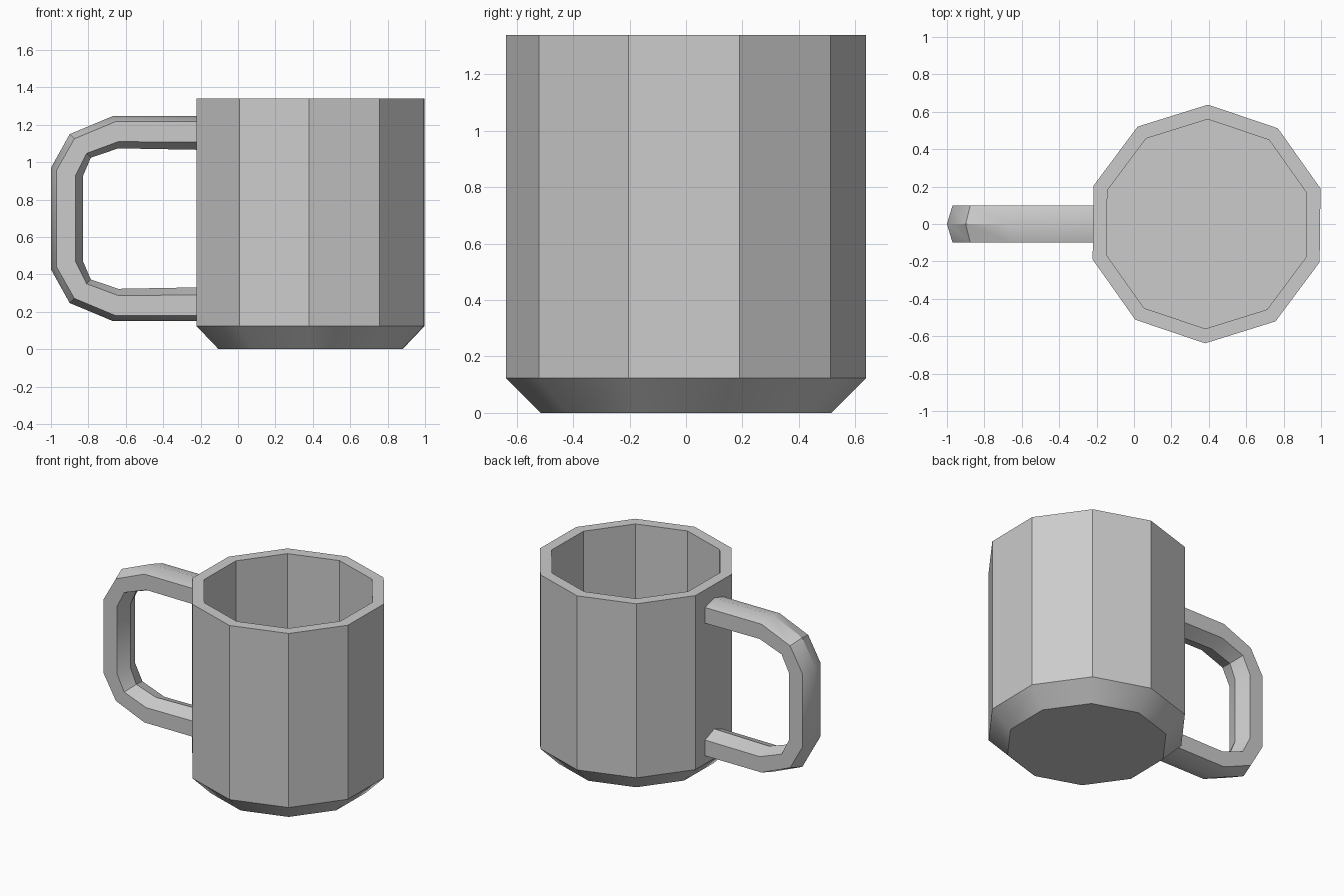
import bpy, math

if "Cube" in bpy.data.objects:
    bpy.data.objects.remove(bpy.data.objects["Cube"])


def make_object(name, verts, faces, angle):
    mesh = bpy.data.meshes.new(name)
    mesh.from_pydata(verts, [], faces)
    obj = bpy.data.objects.new(name, mesh)
    bpy.context.collection.objects.link(obj)
    bpy.ops.object.select_all(action='DESELECT')
    obj.select_set(True)
    bpy.context.view_layer.objects.active = obj
    bpy.ops.object.mode_set(mode='EDIT')
    bpy.ops.mesh.select_all(action='SELECT')
    bpy.ops.mesh.normals_make_consistent(inside=False)
    bpy.ops.object.mode_set(mode='OBJECT')
    bpy.ops.object.shade_smooth_by_angle(angle=math.radians(angle))
    return obj


def loft(name, rings, angle):
    """Join equal-length rings into a tube and cap both ends."""
    n = len(rings[0])
    verts = [v for ring in rings for v in ring]
    faces = [(r * n + i, r * n + (i + 1) % n, (r + 1) * n + (i + 1) % n, (r + 1) * n + i)
             for r in range(len(rings) - 1) for i in range(n)]
    faces += [tuple(range(n)), tuple(range(len(verts) - n, len(verts)))]
    return make_object(name, verts, faces, angle)


# Ten-sided cup: chamfered base, straight wall, flat rim, hollow inside
SIDES, CENTRE_X, TURN = 10, 0.388, math.pi / 2 - 0.012
profile = [(0.515, 0), (0.638, 0.123), (0.638, 1.34), (0.56, 1.34), (0.56, 0.12)]
cup_rings = []
for radius, z in profile:
    angles = [TURN + math.tau * i / SIDES for i in range(SIDES)]
    cup_rings.append([(CENTRE_X + radius * math.cos(a), radius * math.sin(a), z)
                      for a in angles])
loft("cup", cup_rings, 30)

# Handle: six-sided section, upper half of each long edge mirrored downward
MID_Z = 0.6985
outer_ridge = [(-0.2, 1.246), (-0.67, 1.246), (-0.9, 1.15), (-1.0, 0.97)]
outer_edge = [(-0.2, 1.217), (-0.655, 1.217), (-0.875, 1.125), (-0.97, 0.957)]
inner_edge = [(-0.2, 1.107), (-0.64, 1.11), (-0.81, 1.047), (-0.868, 0.93)]
inner_ridge = [(-0.2, 1.066), (-0.64, 1.074), (-0.787, 1.024), (-0.83, 0.924)]
upper = []
for ro, eo, ei, ri in zip(outer_ridge, outer_edge, inner_edge, inner_ridge):
    upper.append([(ro[0], 0, ro[1]), (eo[0], 0.1, eo[1]), (ei[0], 0.1, ei[1]),
                  (ri[0], 0, ri[1]), (ei[0], -0.1, ei[1]), (eo[0], -0.1, eo[1])])
lower = [[(x, y, 2 * MID_Z - z) for x, y, z in ring] for ring in reversed(upper)]
loft("handle", upper + lower, 35)
